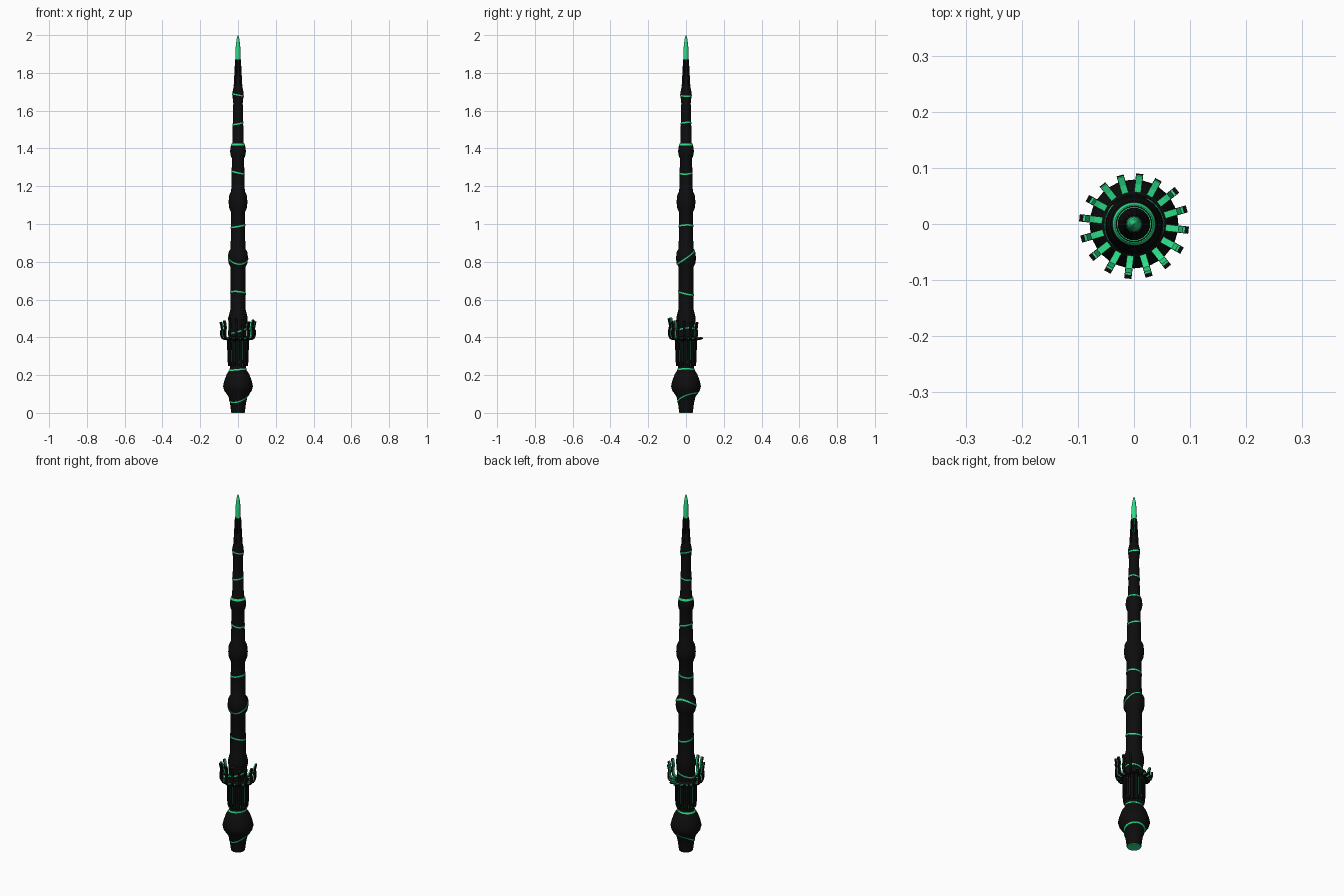
import bpy, bmesh, math, random
from math import sin, cos, pi, radians

if "Cube" in bpy.data.objects:
    bpy.data.objects.remove(bpy.data.objects["Cube"])

random.seed(4)

def material(name, rgb):
    m = bpy.data.materials.new(name)
    m.diffuse_color = (*rgb, 1)
    m.use_nodes = True
    m.node_tree.nodes["Principled BSDF"].inputs["Base Color"].default_value = m.diffuse_color
    return m

BLACK = material("black", (0.004, 0.004, 0.004))
GREEN = material("green", (0.026, 0.74, 0.25))

def finish(name, bm, mat, smooth=True):
    bmesh.ops.recalc_face_normals(bm, faces=bm.faces)
    me = bpy.data.meshes.new(name)
    bm.to_mesh(me)
    bm.free()
    me.materials.append(mat)
    ob = bpy.data.objects.new(name, me)
    bpy.context.collection.objects.link(ob)
    if smooth:
        bpy.context.view_layer.objects.active = ob
        ob.select_set(True)
        bpy.ops.object.shade_smooth_by_angle(angle=radians(30))
        ob.select_set(False)
    return ob

def bridge(bm, rings, closed=False):
    n = len(rings[0])
    pairs = list(zip(rings, rings[1:])) + ([(rings[-1], rings[0])] if closed else [])
    for a, b in pairs:
        for i in range(n):
            j = (i + 1) % n
            bm.faces.new((a[i], a[j], b[j], b[i]))
    if not closed:
        bm.faces.new(rings[0][::-1])
        bm.faces.new(rings[-1])

def lathe(name, profile, mat, segs=32):
    bm = bmesh.new()
    rings = [[bm.verts.new((r * cos(2 * pi * i / segs), r * sin(2 * pi * i / segs), z))
              for i in range(segs)] for r, z in profile]
    bridge(bm, rings)
    return finish(name, bm, mat)

# Shaft profile: pommel, grip, then swollen knuckles along a tapering rod
BODY = [(.036, .003), (.042, .05), (.05, .085), (.074, .12), (.079, .14), (.074, .165),
        (.06, .205), (.044, .228), (.043, .25), (.046, .28), (.046, .39), (.045, .46),
        (.05, .485), (.05, .51), (.04, .55), (.039, .77), (.049, .79), (.053, .815),
        (.05, .85), (.039, .87), (.036, 1.06), (.047, 1.085), (.05, 1.115), (.047, 1.15),
        (.036, 1.175), (.032, 1.345), (.039, 1.365), (.042, 1.385), (.038, 1.412),
        (.03, 1.43), (.025, 1.64), (.029, 1.675), (.029, 1.7), (.022, 1.73), (.017, 1.79)]

def body_radius(z):
    for (r0, z0), (r1, z1) in zip(BODY, BODY[1:]):
        if z0 <= z <= z1:
            return r0 + (r1 - r0) * (z - z0) / (z1 - z0)
    return BODY[0][0] if z < BODY[0][1] else BODY[-1][0]

lathe("shaft", BODY, BLACK)
lathe("base_cap", [(.034, 0), (.034, .006)], GREEN)

# Glowing point and the dark tines that hold it
lathe("glowing_tip", [(.01, 1.77), (.012, 1.85), (.014, 1.89), (.012, 1.94),
                      (.008, 1.975), (.004, 1.993), (.001, 2.0)], GREEN, 16)

def strip(bm, path, angle, half_width, lo, hi):
    """Rectangular strip along an (r, z) path at one angle around the staff."""
    c, s = cos(angle), sin(angle)
    rings = []
    for i, (r, z) in enumerate(path):
        (ra, za), (rb, zb) = path[max(i - 1, 0)], path[min(i + 1, len(path) - 1)]
        l = math.hypot(rb - ra, zb - za)
        nr, nz = -(zb - za) / l, (rb - ra) / l
        ring = []
        for w, d in ((-half_width, lo), (half_width, lo), (half_width, hi), (-half_width, hi)):
            q = r + nr * d
            ring.append(bm.verts.new((q * c - w * s, q * s + w * c, z + nz * d)))
        rings.append(ring)
    bridge(bm, rings)

bm = bmesh.new()
for k in range(8):
    strip(bm, [(.021, 1.73), (.017, 1.8), (.0135, 1.87)], k * pi / 4, .0042, -.002, .005)
finish("tip_tines", bm, BLACK, False)

# Crown of claws: flat ribs up the grip that bend out and up; those at the back stay short
shell, inner = bmesh.new(), bmesh.new()
for k in range(16):
    deg = (16 + k * 22.5) % 360
    path = [(.046, .25), (.05, .285), (.051, .375), (.056, .39), (.072, .392)]
    if 55 < deg < 140:
        path += [(.088, .398)]
    else:
        h = random.uniform(-.02, .01)
        path += [(.083, .397), (.089, .412), (.089, .435), (.084, .455 + h),
                 (.087, .475 + h), (.092, .497 + h)]
        if 140 <= deg < 165:
            path = path[:8]
    strip(shell, path, radians(deg), .0065, -.006, .001)
    strip(inner, path, radians(deg), .006, .001, .005)
finish("claw_shells", shell, BLACK, False)
finish("claw_inlays", inner, GREEN, False)

# Dark collar between the claws
lathe("claw_collar", [(.045, .38), (.06, .385), (.06, .392), (.045, .405)], BLACK)

# Thin glowing veins: tilted bands that hug the shaft (height, tilt, direction, width)
VEINS = [(.08, .025, 60, .007), (.229, .004, 0, .008), (.435, .015, 20, .007),
         (.633, .01, 250, .008), (.825, .038, 100, .008), (.988, .007, 10, .008),
         (1.272, .008, 170, .008), (1.42, 0, 0, .01), (1.532, .006, 20, .008),
         (1.682, .006, 190, .007)]

bm = bmesh.new()
N = 48
for z0, tilt, way, width in VEINS:
    rings = []
    for i in range(N):
        a = 2 * pi * i / N
        z = z0 + tilt * cos(a - radians(way))
        ring = []
        for dz, out in ((-.5, -.003), (-.5, .0018), (.5, .0018), (.5, -.003)):
            zz = z + dz * width
            r = body_radius(zz) + out
            ring.append(bm.verts.new((r * cos(a), r * sin(a), zz)))
        rings.append(ring)
    bridge(bm, rings, True)
finish("glowing_veins", bm, GREEN)
